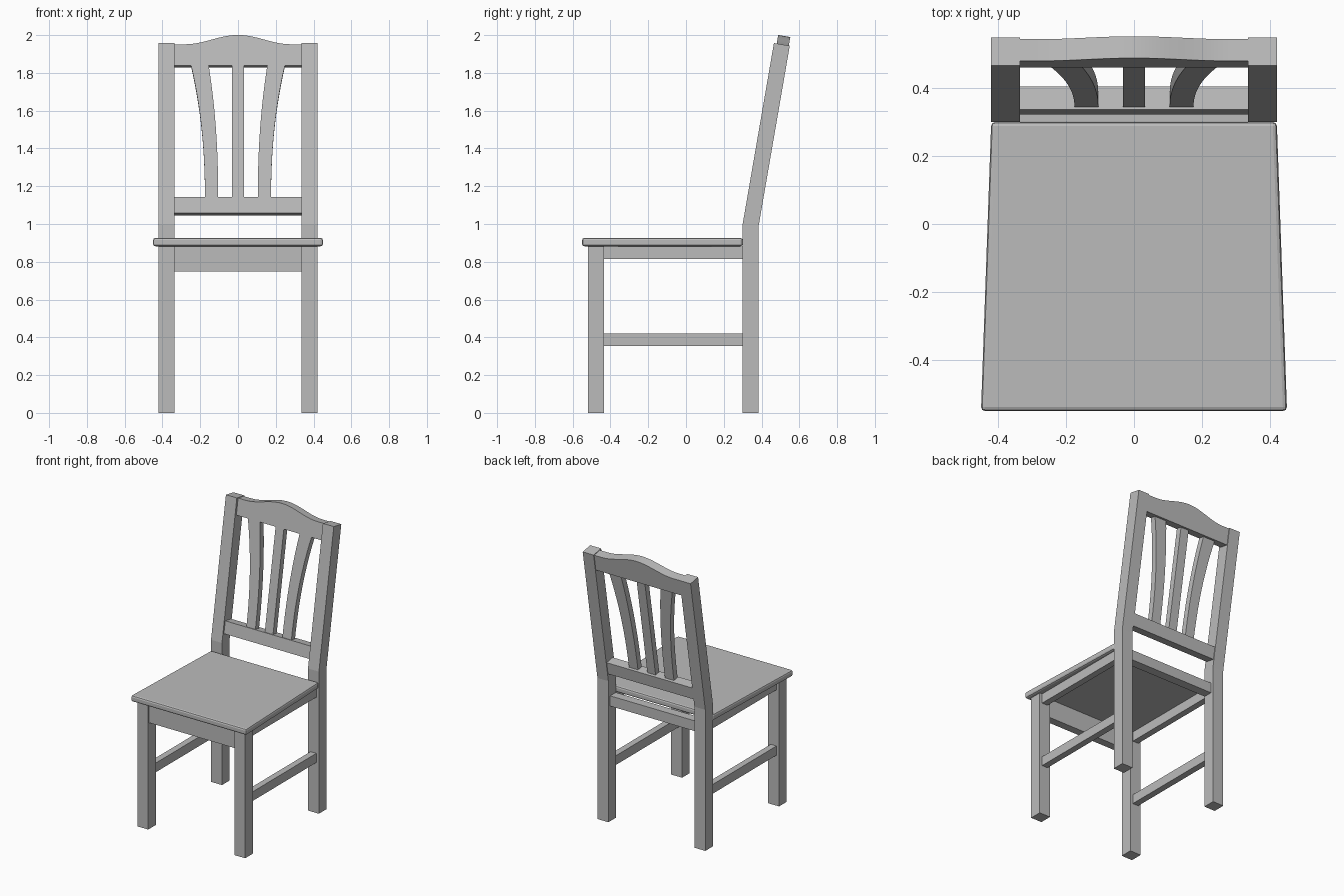
import bpy, bmesh, math
from mathutils import Vector

cube = bpy.data.objects.get("Cube")
if cube:
    bpy.data.objects.remove(cube, do_unlink=True)

grey = bpy.data.materials.new("plain_grey")
grey.use_nodes = True
grey.diffuse_color = (0.5, 0.5, 0.5, 1)
grey.node_tree.nodes["Principled BSDF"].inputs["Base Color"].default_value = (0.5, 0.5, 0.5, 1)

LEG_IN, LEG_OUT = 0.335, 0.42
SEAT_Z = 0.882
BEND_Z = 1.0
TILT = math.radians(9.8)


def solid(name, loop_a, loop_b, smooth=False):
    """Closed solid between two matching outlines."""
    bm = bmesh.new()
    a = [bm.verts.new(p) for p in loop_a]
    b = [bm.verts.new(p) for p in loop_b]
    bm.faces.new(a)
    bm.faces.new(b[::-1])
    for i in range(len(a)):
        j = (i + 1) % len(a)
        bm.faces.new((a[i], b[i], b[j], a[j]))
    bmesh.ops.recalc_face_normals(bm, faces=bm.faces)
    mesh = bpy.data.meshes.new(name)
    bm.to_mesh(mesh)
    bm.free()
    mesh.materials.append(grey)
    obj = bpy.data.objects.new(name, mesh)
    bpy.context.collection.objects.link(obj)
    if smooth:
        bpy.ops.object.select_all(action='DESELECT')
        obj.select_set(True)
        bpy.context.view_layer.objects.active = obj
        bpy.ops.object.shade_smooth_by_angle(angle=math.radians(30))
    return obj


def box(name, x, y, z):
    outline = [(x[0], y[0]), (x[1], y[0]), (x[1], y[1]), (x[0], y[1])]
    return solid(name, [(*p, z[0]) for p in outline], [(*p, z[1]) for p in outline])


def lean(x, s, d):
    """Point on the tilted back: s along the slope, d behind its front face."""
    return Vector((x, 0.30 + s * math.sin(TILT) + d * math.cos(TILT),
                   BEND_Z + s * math.cos(TILT) - d * math.sin(TILT)))


def back_panel(name, outline, d0, d1, smooth=False):
    return solid(name, [lean(x, s, d0) for x, s in outline],
                 [lean(x, s, d1) for x, s in outline], smooth)


# Seat board, wider at the front, with softened edges
plan = [(-0.45, -0.55), (0.45, -0.55), (0.42, 0.30), (-0.42, 0.30)]
seat = solid("seat", [(*p, SEAT_Z) for p in plan], [(*p, 0.926) for p in plan])
bevel = seat.modifiers.new("soft_edges", 'BEVEL')
bevel.width = 0.012
bevel.segments = 2

# Legs, leaning posts and side rails
top_front, top_back = lean(0, 0.972, 0), lean(0, 0.972, 0.085)
post_profile = [(0.30, 0), (0.385, 0), (0.385, BEND_Z - 0.007),
                (top_back.y, top_back.z), (top_front.y, top_front.z), (0.30, BEND_Z)]
for side, sign in (("left", 1), ("right", -1)):
    leg_x = sorted((sign * LEG_IN, sign * LEG_OUT))
    rail_x = sorted((sign * 0.355, sign * 0.40))
    box(f"front_leg_{side}", leg_x, (-0.52, -0.435), (0, SEAT_Z))
    solid(f"back_post_{side}", [(leg_x[0], y, z) for y, z in post_profile],
          [(leg_x[1], y, z) for y, z in post_profile])
    box(f"side_apron_{side}", rail_x, (-0.435, 0.30), (0.815, SEAT_Z))
    box(f"side_stretcher_{side}", rail_x, (-0.435, 0.30), (0.355, 0.42))

# Front and back aprons
box("front_apron", (-LEG_IN, LEG_IN), (-0.51, -0.455), (0.748, SEAT_Z))
box("back_apron", (-LEG_IN, LEG_IN), (0.302, 0.365), (0.81, SEAT_Z))

# Lower back rail
LOW, HIGH = 0.146, 0.854
back_panel("lower_back_rail", [(-LEG_IN, 0.06), (LEG_IN, 0.06), (LEG_IN, LOW), (-LEG_IN, LOW)],
           0.012, 0.08)

# Crest rail with a raised centre
STEPS = 24
crest = [(-LEG_IN, HIGH), (LEG_IN, HIGH)]
for i in range(STEPS + 1):
    x = LEG_IN * (1 - 2 * i / STEPS)
    rise = 0.5 + 0.5 * math.cos(math.pi * min(abs(x) / 0.28, 1))
    crest.append((x, 0.968 + 0.05 * rise))
back_panel("crest_rail", crest, 0.015, 0.08, smooth=True)

# Straight middle slat and two outward curving slats
back_panel("middle_slat", [(-0.032, LOW), (0.032, LOW), (0.032, HIGH), (-0.032, HIGH)], 0.019, 0.06)
ts = [i / 14 for i in range(15)]
for side, sign in (("left", 1), ("right", -1)):
    inner = [(sign * (0.105 + 0.05 * t ** 2.2), LOW + t * (HIGH - LOW)) for t in ts]
    outer = [(sign * (0.175 + 0.073 * t ** 2.2), LOW + t * (HIGH - LOW)) for t in ts]
    back_panel(f"curved_slat_{side}", inner + outer[::-1], 0.019, 0.06, smooth=True)
